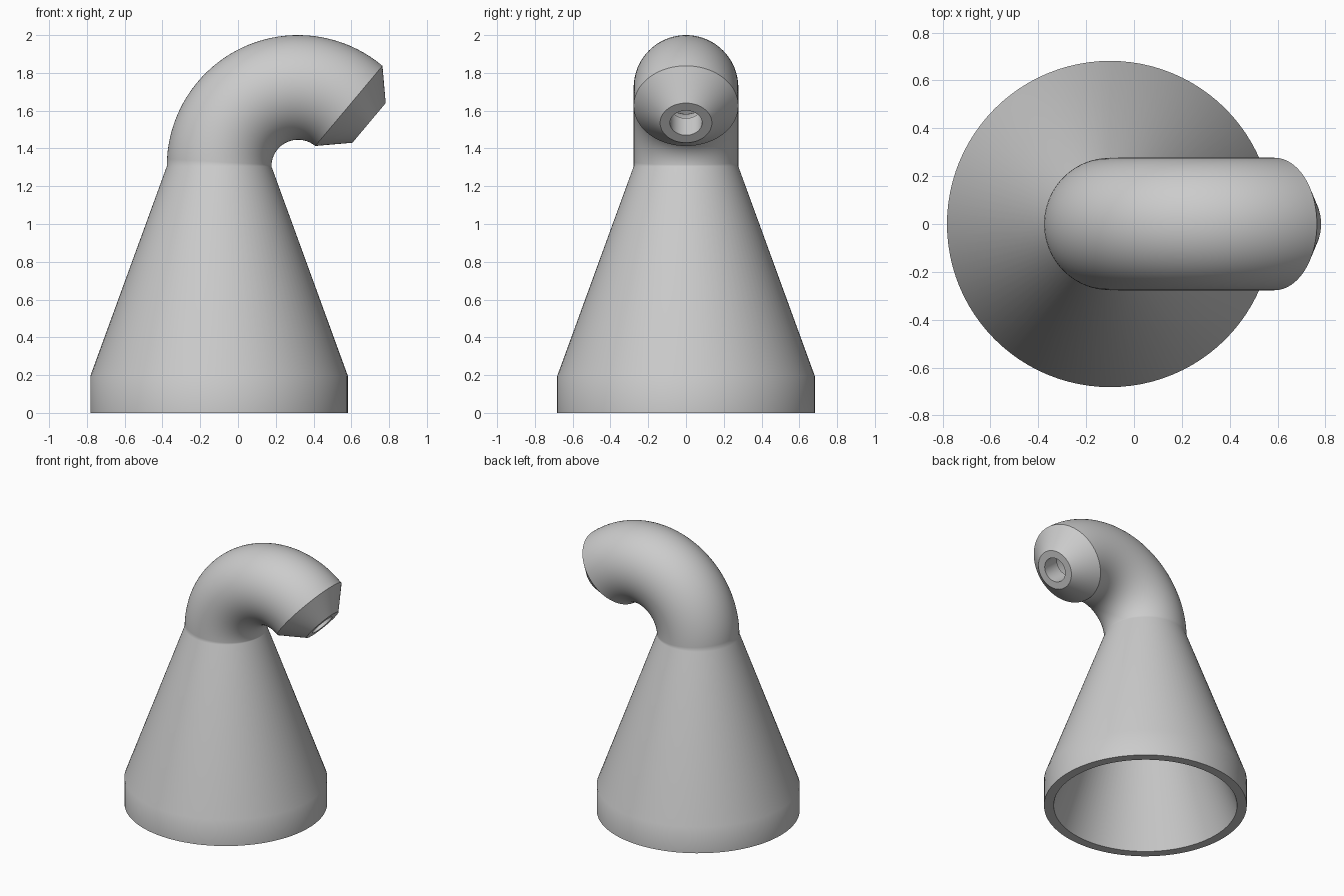
import bpy
import bmesh
from math import sin, cos, pi, radians
from mathutils import Vector

if "Cube" in bpy.data.objects:
    bpy.data.objects.remove(bpy.data.objects["Cube"], do_unlink=True)

SIDES = 96
BEND_STEPS = 40
BASE_X = -0.10
BASE_R, BASE_H = 0.682, 0.195
NECK_R, NECK_Z = 0.277, 1.305
FOOT_INNER_R, ELBOW_INNER_R = 0.617, 0.14
BEND_R = 0.418
BEND_X = BASE_X + BEND_R
END = radians(50)
TIP_LEN, TIP_R, BORE_R = 0.14, 0.137, 0.085

grey = bpy.data.materials.new("plain grey")
grey.use_nodes = True
colour = (0.6, 0.6, 0.6, 1)
grey.diffuse_color = colour
grey.node_tree.nodes["Principled BSDF"].inputs["Base Color"].default_value = colour


def base_ring(z, radius):
    """Level ring on the base axis: centre, in-plane direction, radius."""
    return Vector((BASE_X, 0, z)), Vector((1, 0, 0)), radius


def bend_ring(angle, radius, ahead=0.0):
    """Ring across the elbow, optionally pushed ahead along its axis."""
    out = Vector((cos(angle), 0, sin(angle)))
    axis = Vector((sin(angle), 0, -cos(angle)))
    centre = Vector((BEND_X, 0, NECK_Z)) + out * BEND_R + axis * ahead
    return centre, -out, radius


def elbow(radius):
    """Rings from the neck round to the elbow end."""
    return [bend_ring(pi + (END - pi) * i / BEND_STEPS, radius)
            for i in range(BEND_STEPS + 1)]


# Outer collar, conical nozzle with a straight bore, and the hollow inside
collar = [base_ring(0, BASE_R), base_ring(BASE_H, BASE_R)]
nozzle = [bend_ring(END, TIP_R, TIP_LEN),
          bend_ring(END, BORE_R, TIP_LEN),
          bend_ring(END, BORE_R)]
hollow = elbow(ELBOW_INNER_R)[::-1] + [base_ring(0, FOOT_INNER_R)]
rings = collar + elbow(NECK_R) + nozzle + hollow

bm = bmesh.new()
loops = []
for centre, side, radius in rings:
    loop = []
    for k in range(SIDES):
        a = 2 * pi * k / SIDES
        loop.append(bm.verts.new(centre + radius * (side * cos(a) + Vector((0, sin(a), 0)))))
    loops.append(loop)

# Bridge each ring to the next; the last closes the foot rim
for lower, upper in zip(loops, loops[1:] + loops[:1]):
    for k in range(SIDES):
        n = (k + 1) % SIDES
        bm.faces.new((lower[k], lower[n], upper[n], upper[k]))
bmesh.ops.recalc_face_normals(bm, faces=bm.faces)

mesh = bpy.data.meshes.new("bent_spout_funnel")
bm.to_mesh(mesh)
bm.free()
mesh.materials.append(grey)
funnel = bpy.data.objects.new("bent_spout_funnel", mesh)
bpy.context.collection.objects.link(funnel)

bpy.ops.object.select_all(action="DESELECT")
funnel.select_set(True)
bpy.context.view_layer.objects.active = funnel
bpy.ops.object.shade_smooth_by_angle(angle=radians(30))

# Let the broad cone faces set the shading at the collar and neck
weighting = funnel.modifiers.new("broad_face_shading", "WEIGHTED_NORMAL")
weighting.keep_sharp = True
